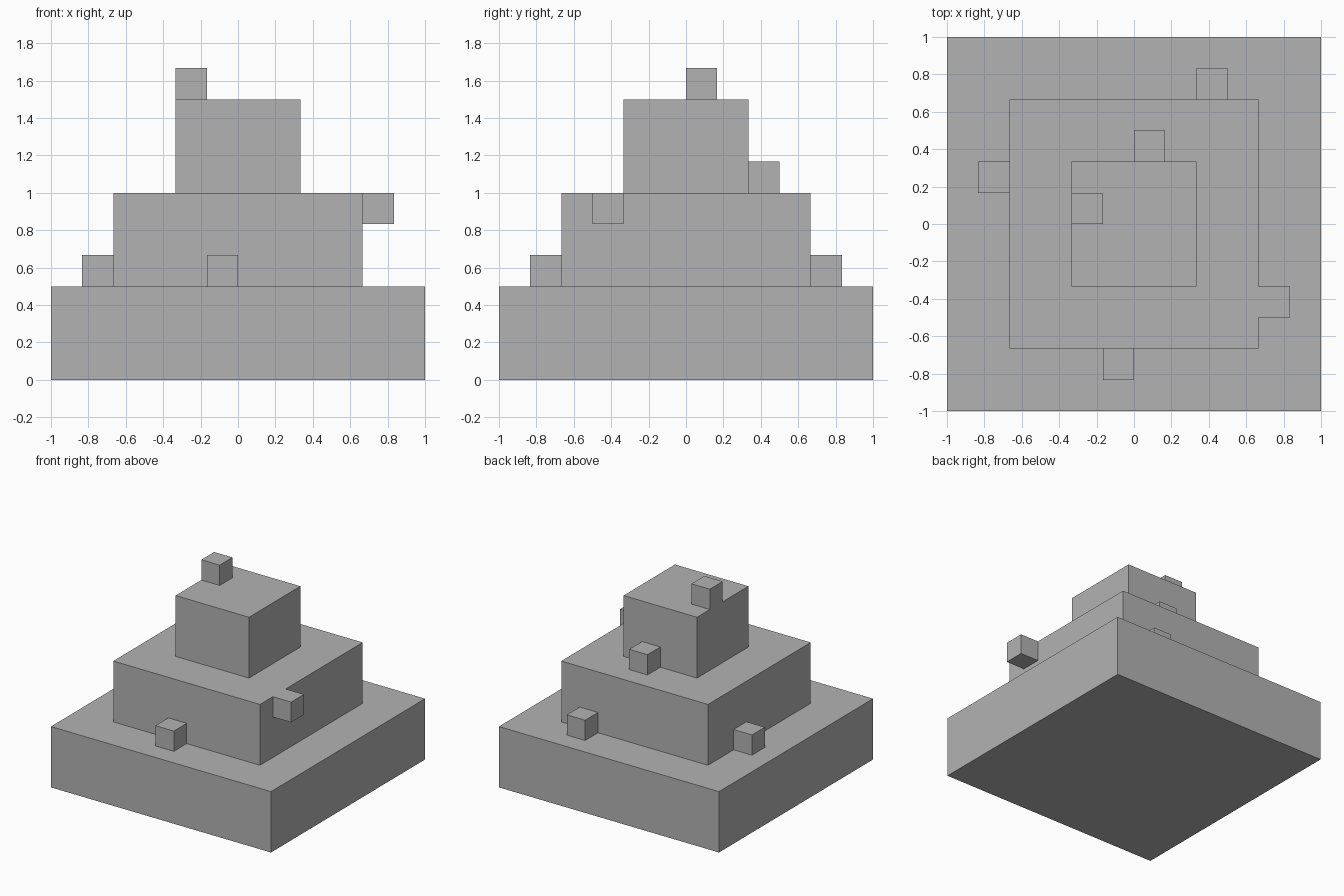
import bpy
import bmesh
from mathutils import Matrix, Vector

cube = bpy.data.objects.get("Cube")
if cube:
    bpy.data.objects.remove(cube, do_unlink=True)

U = 1 / 6  # edge of one small block

stone = bpy.data.materials.new("stone_grey")
stone.use_nodes = True
colour = (0.45, 0.45, 0.45, 1)
stone.diffuse_color = colour
stone.node_tree.nodes["Principled BSDF"].inputs["Base Color"].default_value = colour


def block(name, corner, size):
    """Box from its lowest corner and size, both in block units."""
    size = Vector(size) * U
    centre = Vector(corner) * U + size / 2
    bm = bmesh.new()
    bmesh.ops.create_cube(bm, size=1, matrix=Matrix.LocRotScale(centre, None, size))
    mesh = bpy.data.meshes.new(name)
    bm.to_mesh(mesh)
    bm.free()
    mesh.materials.append(stone)
    bpy.context.collection.objects.link(bpy.data.objects.new(name, mesh))


# Three stepped tiers, each narrower than the one below
for level, name in enumerate(("lower_tier", "middle_tier", "upper_tier")):
    width = 12 - 4 * level
    block(name, (-width / 2, -width / 2, 3 * level), (width, width, 3))

# Small blocks resting on the steps, one hanging on the side
small_blocks = {
    "summit_block": (-2, 0, 9),
    "upper_back_block": (0, 2, 6),
    "lower_back_block": (2, 4, 3),
    "lower_right_block": (-5, 1, 3),
    "lower_front_block": (-1, -5, 3),
    "hanging_left_block": (4, -3, 5),
}
for name, corner in small_blocks.items():
    block(name, corner, (1, 1, 1))
